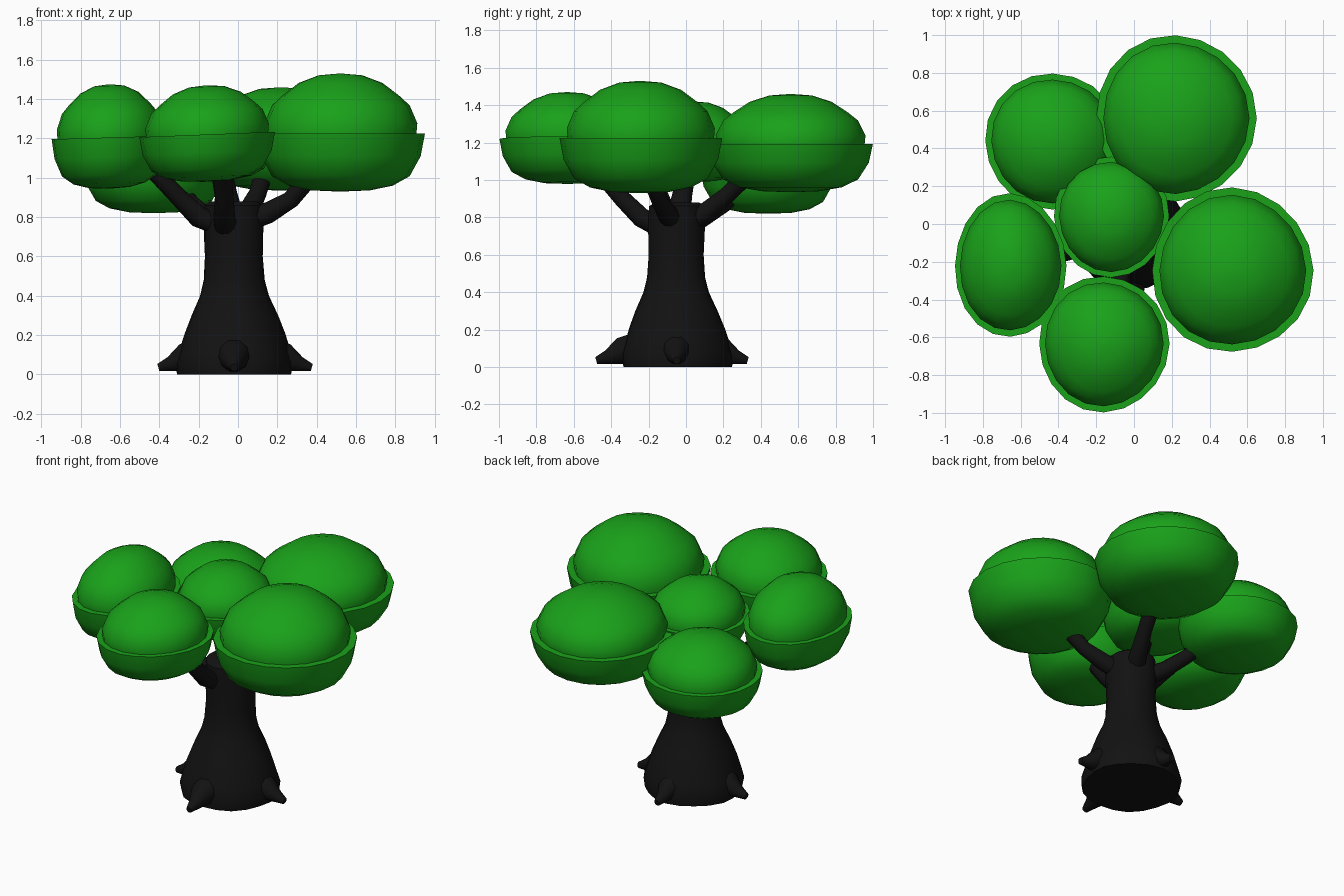
import bpy, bmesh, math, random
from mathutils import Vector, Matrix

if "Cube" in bpy.data.objects:
    bpy.data.objects.remove(bpy.data.objects["Cube"])

random.seed(4)


def material(name, color):
    m = bpy.data.materials.new(name)
    m.diffuse_color = color
    m.use_nodes = True
    m.node_tree.nodes["Principled BSDF"].inputs["Base Color"].default_value = m.diffuse_color
    return m


LEAF = material("leaf_green", (0.01, 0.36, 0.01, 1))
BARK = material("dark_bark", (0.006, 0.006, 0.006, 1))


def finish(name, bm, mat, angle):
    bmesh.ops.recalc_face_normals(bm, faces=bm.faces)
    me = bpy.data.meshes.new(name)
    bm.to_mesh(me)
    bm.free()
    me.materials.append(mat)
    ob = bpy.data.objects.new(name, me)
    bpy.context.collection.objects.link(ob)
    bpy.ops.object.select_all(action='DESELECT')
    ob.select_set(True)
    bpy.context.view_layer.objects.active = ob
    bpy.ops.object.shade_smooth_by_angle(angle=math.radians(angle))
    return ob


def loft(name, rings, mat, angle=50):
    """Skin a list of point rings and cap both ends."""
    bm = bmesh.new()
    loops = [[bm.verts.new(p) for p in ring] for ring in rings]
    n = len(loops[0])
    for a, b in zip(loops, loops[1:]):
        for i in range(n):
            j = (i + 1) % n
            bm.faces.new((a[i], a[j], b[j], b[i]))
    bm.faces.new(loops[0])
    bm.faces.new(loops[-1])
    return finish(name, bm, mat, angle)


def tube(name, path, sides=10, squash=1.0):
    """Tapered limb along (x, y, z, radius) points."""
    pts = [Vector(p[:3]) for p in path]
    rings = []
    for i, p in enumerate(pts):
        t = (pts[min(i + 1, len(pts) - 1)] - pts[max(i - 1, 0)]).normalized()
        ref = Vector((0, 0, 1)) if abs(t.z) < 0.9 else Vector((0, 1, 0))
        u = t.cross(ref).normalized()
        v = u.cross(t)
        r = path[i][3]
        rings.append([p + u * r * squash * math.cos(a) + v * r * math.sin(a)
                      for a in (2 * math.pi * k / sides for k in range(sides))])
    return loft(name, rings, BARK)


# Foliage: bowl with a rim and a slightly inset dome on top
PUFF = [(0.02, 0), (0.35, 0.01), (0.62, 0.05), (0.82, 0.13), (0.95, 0.30),
        (1.0, 0.49), (0.90, 0.49), (0.91, 0.58), (0.82, 0.73), (0.70, 0.81),
        (0.50, 0.92), (0.26, 0.985), (0.02, 1.0)]


def puff(name, x, y, rx, ry, z0, z1, tilt=0.0, sides=20):
    rings = []
    phase = random.uniform(0, 6)
    for r, h in PUFF:
        ring = []
        for k in range(sides):
            a = 2 * math.pi * k / sides
            w = r * (1 + 0.012 * math.sin(3 * a + phase))
            dx = rx * w * math.cos(a)
            z = z0 + (z1 - z0) * h + tilt * dx
            ring.append((x + dx, y + ry * w * math.sin(a), z))
        rings.append(ring)
    return loft(name, rings, LEAF, 40)


puff("foliage_back_right", 0.22, 0.56, 0.425, 0.44, 0.935, 1.46)
puff("foliage_back_left", -0.43, 0.44, 0.36, 0.36, 0.82, 1.30)
puff("foliage_left", -0.655, -0.22, 0.295, 0.38, 0.945, 1.475, 0.03)
puff("foliage_front", -0.16, -0.635, 0.345, 0.36, 0.98, 1.47, 0.04)
puff("foliage_centre", -0.12, 0.04, 0.305, 0.32, 0.99, 1.42)
puff("foliage_right", 0.52, -0.245, 0.427, 0.435, 0.93, 1.53)

# Trunk: flared, slightly lumpy column
CX, CY = -0.02, -0.05
rings = []
for z, r in [(0.0, 0.29), (0.06, 0.30), (0.13, 0.28), (0.21, 0.255),
             (0.30, 0.22), (0.40, 0.175), (0.48, 0.155), (0.60, 0.147),
             (0.75, 0.152), (0.86, 0.148), (0.88, 0.12)]:
    ring = []
    for k in range(20):
        a = 2 * math.pi * k / 20
        w = r * (1 + 0.02 * math.sin(5 * a + 6 * z))
        ring.append((CX + w * math.cos(a), CY + w * math.sin(a), z))
    rings.append(ring)
loft("trunk", rings, BARK)

# Roots: four tapering spurs
for name, deg, reach in [("root_right", 0, 0.395), ("root_back", 90, 0.38),
                         ("root_left", 180, 0.385), ("root_front", 270, 0.43)]:
    c, s = math.cos(math.radians(deg)), math.sin(math.radians(deg))
    tube(name, [(CX + c * d, CY + s * d, z, r) for d, z, r in
                [(0.14, 0.115, 0.10), (reach - 0.13, 0.085, 0.075),
                 (reach - 0.06, 0.052, 0.04), (reach, 0.035, 0.02)]])

# Branches: one limb up into each clump of foliage
for name, path in {
    "branch_left": [(-0.08, -0.07, 0.76, 0.06), (-0.20, -0.10, 0.80, 0.055),
                    (-0.32, -0.14, 0.92, 0.045), (-0.47, -0.18, 1.08, 0.045)],
    "branch_right": [(0.03, -0.07, 0.78, 0.06), (0.15, -0.10, 0.82, 0.055),
                     (0.27, -0.14, 0.89, 0.045), (0.40, -0.20, 1.05, 0.05)],
    "branch_front": [(-0.06, -0.12, 0.74, 0.06), (-0.07, -0.24, 0.80, 0.055),
                     (-0.07, -0.34, 0.90, 0.048), (-0.09, -0.48, 1.08, 0.055)],
    "branch_back_right": [(0.0, 0.0, 0.77, 0.06), (0.05, 0.10, 0.82, 0.055),
                          (0.10, 0.22, 0.92, 0.045), (0.14, 0.36, 1.06, 0.05)],
    "branch_back_left": [(-0.08, 0.0, 0.76, 0.06), (-0.16, 0.09, 0.80, 0.05),
                         (-0.24, 0.20, 0.87, 0.045), (-0.32, 0.32, 0.98, 0.045)],
    "branch_centre": [(-0.04, -0.04, 0.80, 0.07), (-0.06, -0.02, 0.92, 0.055),
                      (-0.09, 0.01, 1.08, 0.05)],
}.items():
    tube(name, path)
